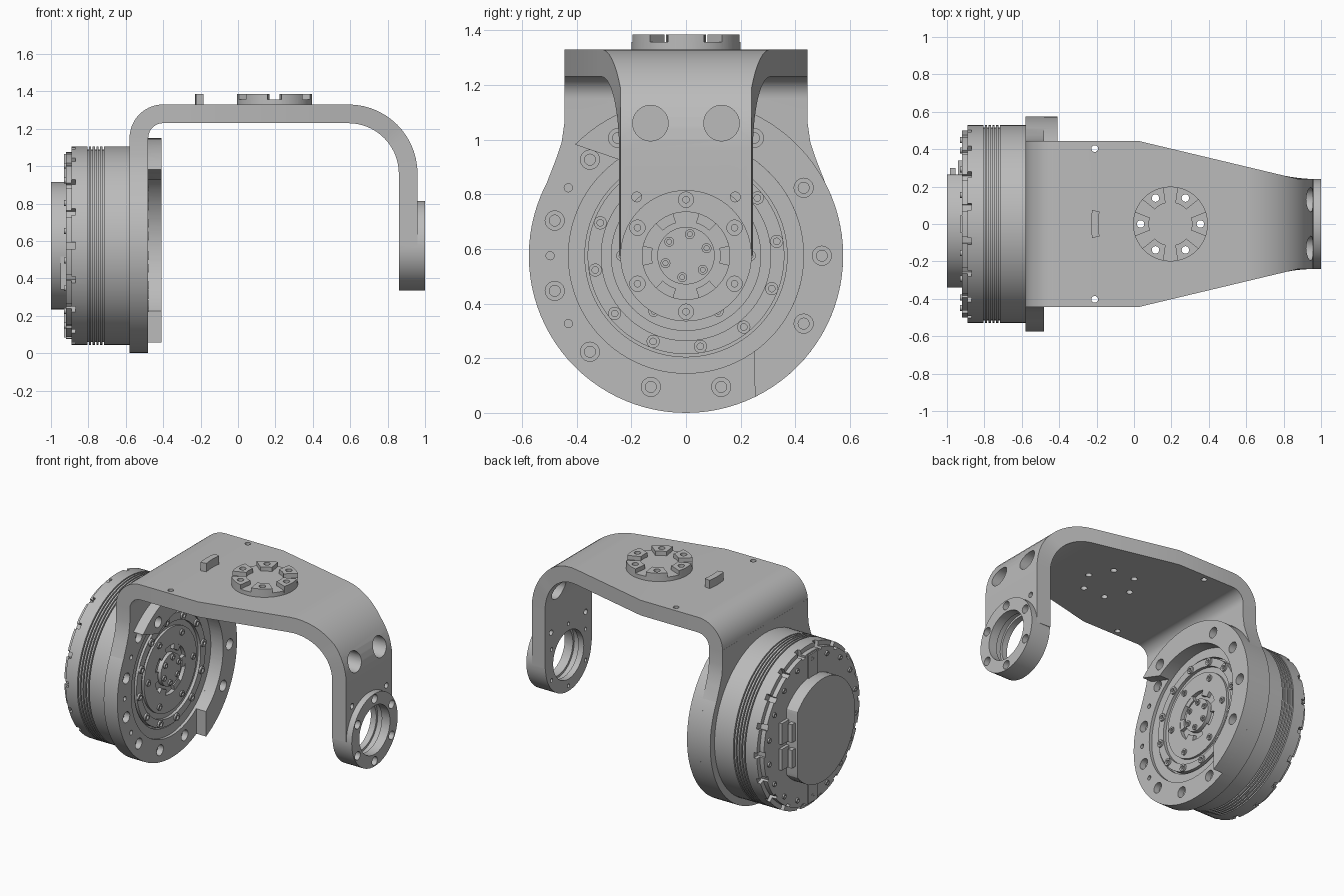
import bpy, bmesh
from math import sin, cos, pi, radians
from mathutils import Vector

if "Cube" in bpy.data.objects:
    bpy.data.objects.remove(bpy.data.objects["Cube"])

ZC = 0.575                       # height of the joint axis
AXIS = (0, ZC)

metal = bpy.data.materials.new("brushed grey metal")
metal.use_nodes = True
GREY = (0.5, 0.5, 0.5, 1)
metal.diffuse_color = GREY
metal.node_tree.nodes["Principled BSDF"].inputs["Base Color"].default_value = GREY


def place(axis, a, b, h):
    """Map plane coordinates and a height along the axis to space."""
    return Vector((h, a, b)) if axis == "x" else Vector((a, b, h))


def add_prism(bm, pts, h0, h1, axis="x"):
    low = [bm.verts.new(place(axis, a, b, h0)) for a, b in pts]
    high = [bm.verts.new(place(axis, a, b, h1)) for a, b in pts]
    n = len(pts)
    bm.faces.new(low)
    bm.faces.new(high)
    for i in range(n):
        j = (i + 1) % n
        bm.faces.new((low[i], low[j], high[j], high[i]))


def add_lathe(bm, profile, centre=AXIS, axis="x", seg=24):
    """Revolve (height, radius) points; radius zero closes an end."""
    rings = []
    for h, r in profile:
        count = seg if r > 0 else 1
        rings.append([bm.verts.new(place(axis, centre[0] + r * cos(2 * pi * i / seg),
                                         centre[1] + r * sin(2 * pi * i / seg), h))
                      for i in range(count)])
    for p, q in zip(rings, rings[1:]):
        for i in range(seg):
            j = (i + 1) % seg
            face = [p[i % len(p)], p[j % len(p)], q[j % len(q)], q[i % len(q)]]
            bm.faces.new(list(dict.fromkeys(face)))


def add_cyl(bm, r, h0, h1, centre=AXIS, axis="x", seg=24):
    add_lathe(bm, [(h0, 0), (h0, r), (h1, r), (h1, 0)], centre, axis, seg)


def polar(r, deg, centre=AXIS):
    return centre[0] + r * cos(radians(deg)), centre[1] + r * sin(radians(deg))


def sector(r0, r1, a0, a1, centre=AXIS, b0=None, b1=None, n=8):
    """Arc band outline; b0 and b1 are the inner arc's own end angles."""
    b0, b1 = (a0 if b0 is None else b0), (a1 if b1 is None else b1)
    outer = [polar(r1, a0 + (a1 - a0) * i / n, centre) for i in range(n + 1)]
    inner = [polar(r0, b1 + (b0 - b1) * i / n, centre) for i in range(n + 1)]
    return outer + inner


def box(u0, u1, v0, v1):
    return [(u0, v0), (u1, v0), (u1, v1), (u0, v1)]


def finish(name, bm):
    bmesh.ops.recalc_face_normals(bm, faces=bm.faces)
    mesh = bpy.data.meshes.new(name)
    bm.to_mesh(mesh)
    bm.free()
    obj = bpy.data.objects.new(name, mesh)
    bpy.context.collection.objects.link(obj)
    mesh.materials.append(metal)
    return obj


def combine(obj, bm, operation):
    tool = finish("helper", bm)
    tool.hide_render = True
    mod = obj.modifiers.new("bool", "BOOLEAN")
    mod.operation, mod.solver, mod.object = operation, "EXACT", tool
    bpy.context.view_layer.objects.active = obj
    bpy.ops.object.modifier_apply(modifier=mod.name)
    bpy.data.objects.remove(tool)


# Bent yoke: a strip that narrows towards the free arm
def half_width(x):
    t = min(max((x - 0.02) / 0.86, 0), 1)
    return 0.445 - 0.205 * t


def bend(cx, cz, r, a0, a1, n=14):
    return [polar(r, a0 + (a1 - a0) * i / n, (cx, cz)) for i in range(n + 1)]


outer = [(-0.58, 0.95)] + bend(-0.4, 1.15, 0.18, 180, 90) + [(0.02, 1.33)] + bend(0.59, 0.96, 0.37, 90, 0) + [(0.96, ZC)]
inner = [(-0.48, 0.95)] + bend(-0.4, 1.15, 0.08, 180, 90) + [(0.02, 1.23)] + bend(0.59, 0.96, 0.27, 90, 0) + [(0.86, ZC)]
bm = bmesh.new()
rows = [[bm.verts.new((x, s * half_width(x), z)) for (x, z), s in ((o, 1), (o, -1), (i, -1), (i, 1))]
        for o, i in zip(outer, inner)]
for p, q in zip(rows, rows[1:]):
    for k in range(4):
        m = (k + 1) % 4
        bm.faces.new((p[k], p[m], q[m], q[k]))
bm.faces.new(rows[0])
bm.faces.new(rows[-1])
yoke = finish("yoke", bm)

# Motor flange, its neck and the round end of the free arm
bm = bmesh.new()
add_cyl(bm, 0.575, -0.58, -0.48, seg=96)
combine(yoke, bm, "UNION")
neck = [(0.445, 1.16), (0.445, 1.06), (0.455, 0.99), (0.475, 0.93), (0.51, 0.84), (0.3, 0.7)]
bm = bmesh.new()
add_prism(bm, neck + [(-y, z) for y, z in reversed(neck)], -0.58, -0.48)
combine(yoke, bm, "UNION")
bm = bmesh.new()
add_cyl(bm, 0.24, 0.86, 1.0, seg=64)
combine(yoke, bm, "UNION")

# Raised arc on one side of the flange
bm = bmesh.new()
add_prism(bm, sector(0.43, 0.575, -64, 135, b0=-54.5, b1=125, n=54), -0.5, -0.41)
combine(yoke, bm, "UNION")

# Bores and bolt holes
bm = bmesh.new()
add_cyl(bm, 0.43, -0.7, -0.3, seg=96)
add_lathe(bm, [(0.8, 0), (0.8, 0.16), (0.9, 0.16), (0.9, 0.175), (0.94, 0.175),
               (0.94, 0.16), (1.1, 0.16), (1.1, 0)], seg=64)
for a in (0, 30, 60, 120, 135, 165, 195, 225, 255, 285, 330):
    top = -0.46 if a in (0, 30, 60, 120, 330) else -0.52
    add_lathe(bm, [(-0.56, 0), (-0.56, 0.02), (top, 0.02), (top, 0.035), (-0.35, 0.035), (-0.35, 0)],
              polar(0.497, a))
for a in (150, 180, 210):
    add_cyl(bm, 0.015, -0.55, -0.4, polar(0.497, a), seg=16)
for k in range(6):
    add_lathe(bm, [(0.8, 0), (0.8, 0.012), (0.95, 0.012), (0.95, 0.028), (1.1, 0.028), (1.1, 0)],
              polar(0.205, 30 + 60 * k), seg=20)
    add_cyl(bm, 0.02, 1.15, 1.5, polar(0.16, 60 * k, (0.195, 0)), "z", 20)
for s in (1, -1):
    add_cyl(bm, 0.065, 0.75, 1.1, (s * 0.13, 1.06), seg=40)
    add_cyl(bm, 0.018, 0.75, 1.1, (s * 0.18, 0.79), seg=16)
    add_cyl(bm, 0.018, 1.15, 1.5, (-0.21, s * 0.403), "z", 16)
combine(yoke, bm, "DIFFERENCE")

# Mounting disc with six drilled pads, and the locating key
HUB = (0.195, 0)
bm = bmesh.new()
add_cyl(bm, 0.2, 1.32, 1.357, HUB, "z", 64)
mount = finish("mounting_disc", bm)
bm = bmesh.new()
for k in range(6):
    add_prism(bm, sector(0.115, 0.2, 60 * k - 19, 60 * k + 19, HUB, 60 * k - 17, 60 * k + 17), 1.34, 1.385, "z")
combine(mount, bm, "UNION")
bm = bmesh.new()
for k in range(6):
    add_cyl(bm, 0.02, 1.15, 1.5, polar(0.16, 60 * k, HUB), "z", 20)
combine(mount, bm, "DIFFERENCE")
bm = bmesh.new()
add_prism(bm, sector(0.385, 0.425, 170, 190, HUB), 1.32, 1.385, "z")
key = finish("locating_key", bm)

# Motor body, revolved with cooling grooves and a stepped output face
grooves = []
for i in range(5):
    x = -0.805 + 0.02 * i
    grooves += [(x, 0.53), (x, 0.515), (x + 0.008, 0.515), (x + 0.008, 0.53)]
bm = bmesh.new()
add_lathe(bm, [(-0.92, 0), (-0.92, 0.5), (-0.89, 0.5), (-0.89, 0.53)] + grooves
          + [(-0.58, 0.53), (-0.58, 0.43), (-0.5, 0.43), (-0.5, 0.37), (-0.53, 0.37), (-0.53, 0.36),
             (-0.49, 0.36), (-0.49, 0.31), (-0.51, 0.31), (-0.51, 0.275), (-0.495, 0.275),
             (-0.495, 0.16), (-0.52, 0.16), (-0.52, 0.105), (-0.49, 0.105), (-0.49, 0)], seg=96)
motor = finish("motor_body", bm)
bm = bmesh.new()
for k in range(18):
    add_prism(bm, sector(0.485, 0.56, 20 * k - 2, 20 * k + 2, n=2), -0.94, -0.868)
combine(motor, bm, "DIFFERENCE")

# Spokes on the output hub
bm = bmesh.new()
for k in range(6):
    add_prism(bm, sector(0.125, 0.17, 60 * k - 13, 60 * k + 13), -0.53, -0.497)
spokes = finish("hub_tabs", bm)


# Socket screws on the output face and the rear rim
def add_screw(bm, x, d, r, centre):
    add_lathe(bm, [(x - d * 0.03, 0), (x - d * 0.03, r), (x, r), (x, r * 0.5),
                   (x - d * 0.015, r * 0.5), (x - d * 0.015, 0)], centre, seg=18)


bm = bmesh.new()
for k in range(12):
    add_screw(bm, -0.478, 1, 0.024, polar(0.336, 9 + 30 * k))
for k in range(6):
    add_screw(bm, -0.48, 1, 0.018, polar(0.08, 20 + 60 * k))
    add_screw(bm, -0.485, 1, 0.02, polar(0.235, 60 * k))
for k in range(18):
    add_screw(bm, -0.93, -1, 0.016, polar(0.455, 10 + 20 * k))
screws = finish("screws", bm)

# Rear cover with a flat side, connectors and cable strips
bm = bmesh.new()
ring = [polar(0.34, 5 * i) for i in range(72)]
add_prism(bm, [(min(y, 0.265), z) for y, z in ring if not (y > 0.275 and abs(z - ZC) < 0.19)], -1.0, -0.915)
cover = finish("rear_cover", bm)
bm = bmesh.new()
for z in (0.49, 0.66):
    add_prism(bm, box(0.25, 0.34, z - 0.07, z + 0.07), -0.94, -0.915)
    add_prism(bm, box(0.25, 0.3, z - 0.06, z + 0.06), -0.985, -0.955)
add_prism(bm, box(-0.335, -0.2, 0.34, 0.56), -0.95, -0.9)
connectors = finish("connectors", bm)
bm = bmesh.new()
for z0, z1 in ((0.085, 0.26), (0.89, 1.065)):
    add_prism(bm, box(-0.045, 0.045, z0, z1), -0.929, -0.915)
strips = finish("cable_strips", bm)

for obj in (yoke, mount, key, motor, spokes, screws, cover, connectors, strips):
    bpy.ops.object.select_all(action="DESELECT")
    obj.select_set(True)
    bpy.context.view_layer.objects.active = obj
    bpy.ops.object.shade_smooth_by_angle(angle=radians(30))
